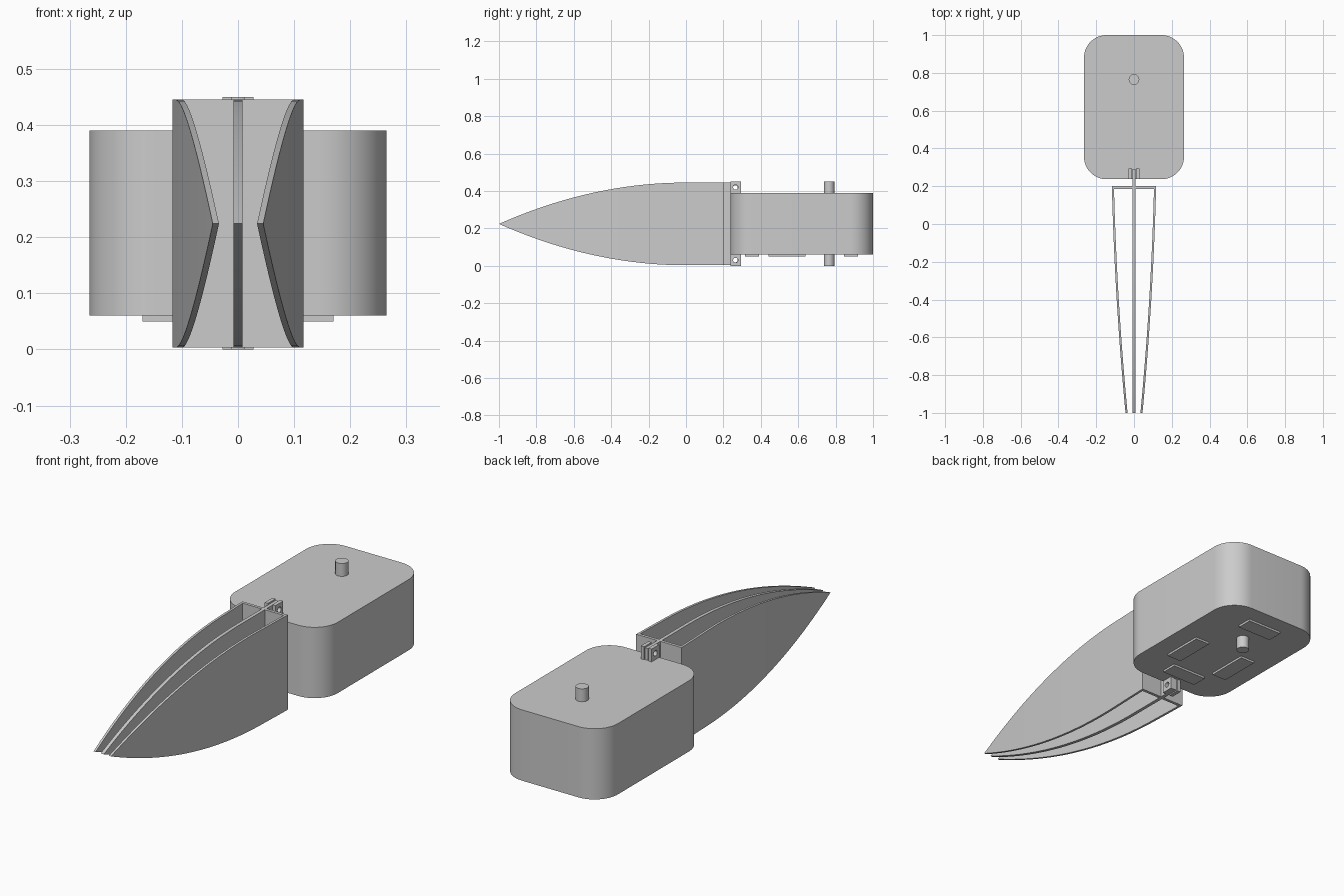
import bpy, bmesh, math
from mathutils import Matrix

if "Cube" in bpy.data.objects:
    bpy.data.objects.remove(bpy.data.objects["Cube"])

grey = bpy.data.materials.new("plain_grey")
grey.use_nodes = True
colour = (0.6, 0.6, 0.6, 1)
grey.diffuse_color = colour
grey.node_tree.nodes["Principled BSDF"].inputs["Base Color"].default_value = colour


def finish(name, bm, smooth=False):
    bmesh.ops.recalc_face_normals(bm, faces=bm.faces)
    mesh = bpy.data.meshes.new(name)
    bm.to_mesh(mesh)
    bm.free()
    obj = bpy.data.objects.new(name, mesh)
    bpy.context.collection.objects.link(obj)
    mesh.materials.append(grey)
    if smooth:
        bpy.ops.object.select_all(action='DESELECT')
        obj.select_set(True)
        bpy.context.view_layer.objects.active = obj
        bpy.ops.object.shade_smooth_by_angle(angle=math.radians(30))
    return obj


def box(name, x, y, z, radius=0):
    bm = bmesh.new()
    bmesh.ops.create_cube(bm, size=1)
    for v in bm.verts:
        v.co = [lo + (c + 0.5) * (hi - lo) for c, (lo, hi) in zip(v.co, (x, y, z))]
    if radius:
        upright = [e for e in bm.edges
                   if abs(e.verts[0].co.z - e.verts[1].co.z) > 0.01]
        bmesh.ops.bevel(bm, geom=upright, offset=radius, segments=14,
                        profile=0.5, affect='EDGES')
    return finish(name, bm, radius > 0)


def cylinder(name, radius, y, z):
    bm = bmesh.new()
    bmesh.ops.create_cone(bm, cap_ends=True, segments=32, radius1=radius,
                          radius2=radius, depth=z[1] - z[0],
                          matrix=Matrix.Translation((0, y, sum(z) / 2)))
    return finish(name, bm, True)


MID, HALF = 0.224, 0.221


def half_height(y):
    return HALF * (1 - min(y, 0) ** 2)


def blade(name, end, inner, outer):
    """Loft of box sections along y, narrowing in height to a pointed tip."""
    bm = bmesh.new()
    steps = 32
    rings = []
    for y in [-1 + i / steps for i in range(steps + 1)] + [end / 2, end]:
        h = half_height(y)
        rings.append([bm.verts.new((x, y, z)) for x, z in (
            (inner(y), MID - h), (outer(y), MID - h),
            (outer(y), MID + h), (inner(y), MID + h))])
    for a, b in zip(rings, rings[1:]):
        for i in range(4):
            j = (i + 1) % 4
            bm.faces.new((a[i], a[j], b[j], b[i]))
    bm.faces.new(rings[-1])
    bmesh.ops.remove_doubles(bm, verts=bm.verts, dist=0.0001)
    return finish(name, bm, True)


def lug(name, x, y, z):
    """Square tab lying in the yz plane with a round pin hole."""
    bm = bmesh.new()
    cy, cz, r, n = sum(y) / 2, sum(z) / 2, 0.013, 24
    hy, hz = (y[1] - y[0]) / 2, (z[1] - z[0]) / 2
    loops = []
    for px in x:
        hole, rim = [], []
        for i in range(n):
            a = 2 * math.pi * i / n
            c, s = math.cos(a), math.sin(a)
            k = 1 / max(abs(c), abs(s))
            hole.append(bm.verts.new((px, cy + r * c, cz + r * s)))
            rim.append(bm.verts.new((px, cy + hy * k * c, cz + hz * k * s)))
        loops.append((hole, rim))
    (h0, r0), (h1, r1) = loops
    for a, b in ((h0, r0), (r0, r1), (r1, h1), (h1, h0)):
        for i in range(n):
            j = (i + 1) % n
            bm.faces.new((a[i], a[j], b[j], b[i]))
    return finish(name, bm, True)


# Housing with rounded upright corners and a shaft stub at each end
box("housing", (-0.265, 0.265), (0.237, 1.0), (0.06, 0.39), radius=0.12)
cylinder("top_shaft", 0.028, 0.765, (0.39, 0.45))
cylinder("bottom_shaft", 0.028, 0.765, (0, 0.06))

# Thin pads under the housing
box("front_pad", (-0.09, 0.09), (0.315, 0.39), (0.05, 0.06))
box("back_pad", (-0.09, 0.09), (0.845, 0.92), (0.05, 0.06))
for side, s in (("left", 1), ("right", -1)):
    box(side + "_pad", sorted((s * 0.095, s * 0.17)), (0.44, 0.64), (0.05, 0.06))

# Centre fin, curved side plates and the cross plate that joins them
blade("centre_fin", 0.237, lambda y: -0.008, lambda y: 0.008)


def bow(y):
    t = 0.19 - y
    return 0.117 - 0.026 * t - 0.029 * t * t


for side, s in (("left", 1), ("right", -1)):
    blade(side + "_plate", 0.19, lambda y: s * (bow(y) - 0.011), lambda y: s * bow(y))
box("cross_plate", (-0.117, 0.117), (0.186, 0.2), (MID - HALF, MID + HALF))

# Hinges above and below: a fin tab between two housing ears
for place, z in (("top", (0.39, 0.45)), ("bottom", (0, 0.06))):
    tab = (max(z[0], MID - HALF), min(z[1], MID + HALF))
    lug(place + "_fin_tab", (-0.008, 0.008), (0.237, 0.29), tab)
    for side, s in (("left", 1), ("right", -1)):
        lug(place + "_" + side + "_ear", (s * 0.011, s * 0.028), (0.237, 0.293), z)
